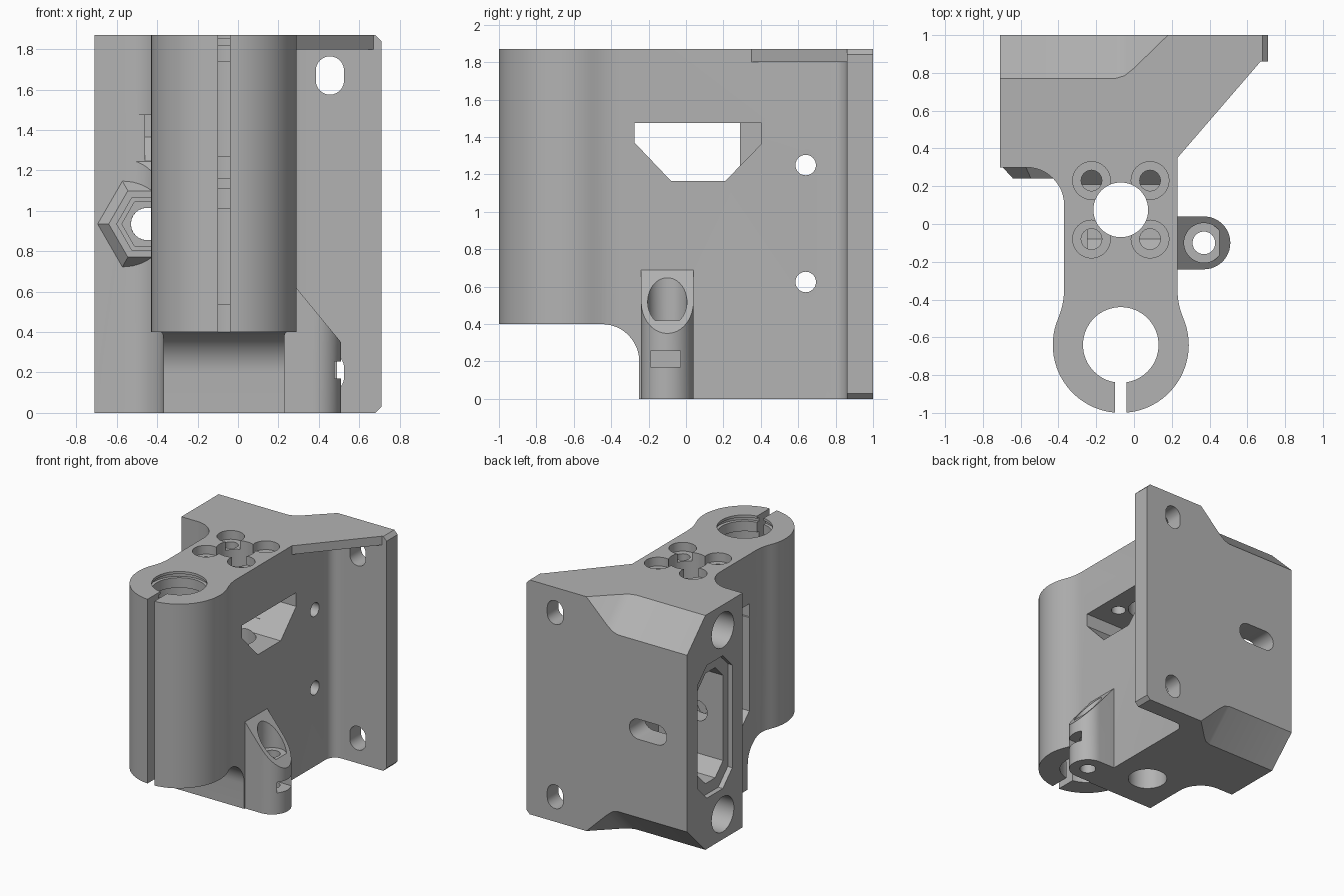
import bpy, bmesh
from math import sin, cos, radians

cube = bpy.data.objects.get("Cube")
if cube:
    bpy.data.objects.remove(cube, do_unlink=True)

TOP = 1.87
gray = bpy.data.materials.new("matte gray")
gray.use_nodes = True
gray.diffuse_color = (0.45, 0.45, 0.45, 1)
gray.node_tree.nodes["Principled BSDF"].inputs["Base Color"].default_value = (0.45, 0.45, 0.45, 1)

AXES = {
    "x": lambda u, v, w: (w, u, v),
    "y": lambda u, v, w: (u, w, v),
    "z": lambda u, v, w: (u, v, w),
}


def arc(cx, cy, r, a, b, n=12):
    return [(cx + r * cos(radians(a + (b - a) * i / n)),
             cy + r * sin(radians(a + (b - a) * i / n))) for i in range(n + 1)]


def circle(cx, cy, r, n=48, turn=0):
    return arc(cx, cy, r, turn, turn + 360, n)[:-1]


def rect(x0, x1, y0, y1):
    return [(x0, y0), (x1, y0), (x1, y1), (x0, y1)]


def octagon(cx, cy, hx, hy, c):
    """Tall rectangle with its corners cut off."""
    return [(cx - hx, cy - hy + c), (cx - hx + c, cy - hy), (cx + hx - c, cy - hy), (cx + hx, cy - hy + c),
            (cx + hx, cy + hy - c), (cx + hx - c, cy + hy), (cx - hx + c, cy + hy), (cx - hx, cy + hy - c)]


def prism(name, pts, axis, lo, hi, end=None):
    """Extrude a profile along an axis; end gives a different far profile."""
    place = AXES[axis] if isinstance(axis, str) else axis
    bm = bmesh.new()
    a = [bm.verts.new(place(u, v, lo)) for u, v in pts]
    b = [bm.verts.new(place(u, v, hi)) for u, v in (end or pts)]
    bm.faces.new(a)
    bm.faces.new(b)
    for i in range(len(a)):
        j = (i + 1) % len(a)
        bm.faces.new((a[i], a[j], b[j], b[i]))
    bmesh.ops.recalc_face_normals(bm, faces=bm.faces)
    mesh = bpy.data.meshes.new(name)
    bm.to_mesh(mesh)
    bm.free()
    mesh.materials.append(gray)
    obj = bpy.data.objects.new(name, mesh)
    bpy.context.collection.objects.link(obj)
    return obj


def cut(target, *args):
    cutter = prism("cutter", *args)
    cutter.hide_render = True
    mod = target.modifiers.new("cut", "BOOLEAN")
    mod.operation = "DIFFERENCE"
    mod.solver = "EXACT"
    mod.object = cutter
    bpy.context.view_layer.objects.active = target
    bpy.ops.object.modifier_apply(modifier=mod.name)
    bpy.data.objects.remove(cutter, do_unlink=True)


# Main body: back block, neck and round clamp in one outline
CX, CY = -0.07, -0.64
outline = [(-0.71, 1), (-0.71, 0.3)]
outline += arc(-0.57, 0.1, 0.2, 90, 0)
outline += arc(-0.77, -0.344, 0.4, 0, -23, 6)
outline += arc(CX, CY, 0.36, 157, 383, 48)[1:]
outline += arc(0.63, -0.344, 0.4, 203, 180, 6)[1:]
outline += arc(0.31, 0.78, 0.08, 180, 90, 6)
outline += [(0.71, 0.86), (0.71, 1)]
body = prism("main_body", outline, "z", 0, TOP)

# Space under the clamp with a rounded inner corner
cut(body, [(-1.2, -0.1), (-0.25, -0.1)] + arc(-0.45, 0.2, 0.2, 0, 90) + [(-1.2, 0.4)], "x", -0.6, 0.4)

# Clamp bore, bearing seats and split
cut(body, circle(CX, CY, 0.2, 64), "z", 0.3, 2)
for lo, hi in ((0.54, 1.01), (1.11, 1.16), (1.27, 1.74), (1.82, 1.85)):
    cut(body, circle(CX, CY, 0.225, 64), "z", lo, hi)
cut(body, rect(-0.1, -0.04, -1.1, CY - 0.1), "z", 0.3, 2)

# Sloped back corners, top and bottom, with a slanted end
slope = [(-0.8, -0.3), (-0.8, 0.23), (-0.1, 0.23), (-0.05, 0.215), (0, 0.175), (0.18, 0), (0.48, -0.3)]
cut(body, slope, lambda u, v, w: (u, 1 - (v + w) / 2, TOP - (v - w) / 2), -1, 1)
cut(body, slope, lambda u, v, w: (u, 1 - (v + w) / 2, (v - w) / 2), -1, 1)

# Clipped corners at the free edge of the back plate
for z, s in ((0, 1), (TOP, -1)):
    cut(body, [(0.67, z - s * 0.01), (0.72, z - s * 0.01), (0.72, z + s * 0.04)], "y", 0.8, 1.1)

# Window through the neck
window = [(-0.275, 1.475), (-0.275, 1.37), (-0.08, 1.165), (0.21, 1.165), (0.405, 1.365), (0.405, 1.475)]
cut(body, window, "x", -0.46, 0.3)
cut(body, window[:4] + [(0.29, 1.245), (0.29, 1.475)], "x", -0.72, 0)

# Tall recess on the left of the neck
cut(body, [(-0.27, 0.62), (-0.18, 0.53), (0.05, 0.53), (0.05, 1.4), (-0.27, 1.4)], "x", -0.5, -0.25)

# Centre bore and four countersunk screw holes
cut(body, circle(-0.07, 0.075, 0.145), "z", -0.1, 2)
for x in (-0.225, 0.085):
    for y in (-0.08, 0.23):
        cut(body, circle(x, y, 0.1, 32), "z", 1.8, 2)
        cut(body, circle(x, y, 0.055, 24), "z", 1.4, 2)

# Side block: stepped octagonal pocket, bolt pockets and cross holes
cut(body, octagon(0.65, 0.935, 0.22, 0.53, 0.12), "x", -0.8, -0.67)
cut(body, octagon(0.65, 0.935, 0.16, 0.44, 0.1), "x", -0.8, -0.1)
for z in (0.2, 1.67):
    cut(body, circle(0.55, z, 0.14, 32), "x", -0.8, -0.3)
for z in (0.625, 1.25):
    cut(body, circle(0.64, z, 0.055, 24), "x", -0.3, 0.4)


def hslot(x0, x1, z, r):
    return arc(x0, z, r, 90, 270) + arc(x1, z, r, -90, 90)


# Adjusting slot through the block, and oval holes in the plate
cut(body, hslot(-0.45, -0.28, 0.935, 0.08), "y", 0.35, 1.1)
for z in (0.2, 1.67):
    cut(body, arc(0.455, z + 0.025, 0.07, 0, 180) + arc(0.455, z - 0.025, 0.07, 180, 360), "y", 0.7, 1.1)

# Raised hexagonal nut holder on the front of the block
nut = prism("nut_holder", circle(-0.45, 0.935, 0.254, 6), "y", 0.31, 0.24, circle(-0.45, 0.935, 0.19, 6))
for part in (nut, body):
    cut(part, circle(-0.45, 0.935, 0.15, 6), "y", 0.2, 0.28 if part is body else 0.4)
    cut(part, circle(-0.45, 0.935, 0.125, 6), "y", 0.2, 0.36)
    cut(part, circle(-0.45, 0.935, 0.08, 32), "y", 0.2, 0.5)

# Thin top gusset between neck and plate
gusset = prism("top_gusset", [(0.23, 0.35), (0.67, 0.86), (0.23, 0.86)], "z", 1.8, TOP)

# Screw boss with sloping top, counterbore and nut slot
boss = prism("screw_boss", [(0.225, 0.04)] + arc(0.37, -0.1, 0.14, 90, -90, 24) + [(0.225, -0.24)], "z", 0, 0.75)
cut(boss, [(0.1, 0.848), (0.1, 1), (0.7, 1), (0.7, 0.119)], "y", -0.4, 0.2)
cut(boss, circle(0.37, -0.1, 0.105), "z", 0.42, 1)
cut(boss, circle(0.37, -0.1, 0.06, 32), "z", -0.1, 1)
cut(boss, rect(-0.19, -0.03, 0.17, 0.255), "x", 0.29, 0.6)

# Smooth curved faces, keep edges crisp
for obj in (body, nut, gusset, boss):
    bpy.ops.object.select_all(action="DESELECT")
    obj.select_set(True)
    bpy.context.view_layer.objects.active = obj
    bpy.ops.object.shade_smooth_by_angle(angle=radians(25))
